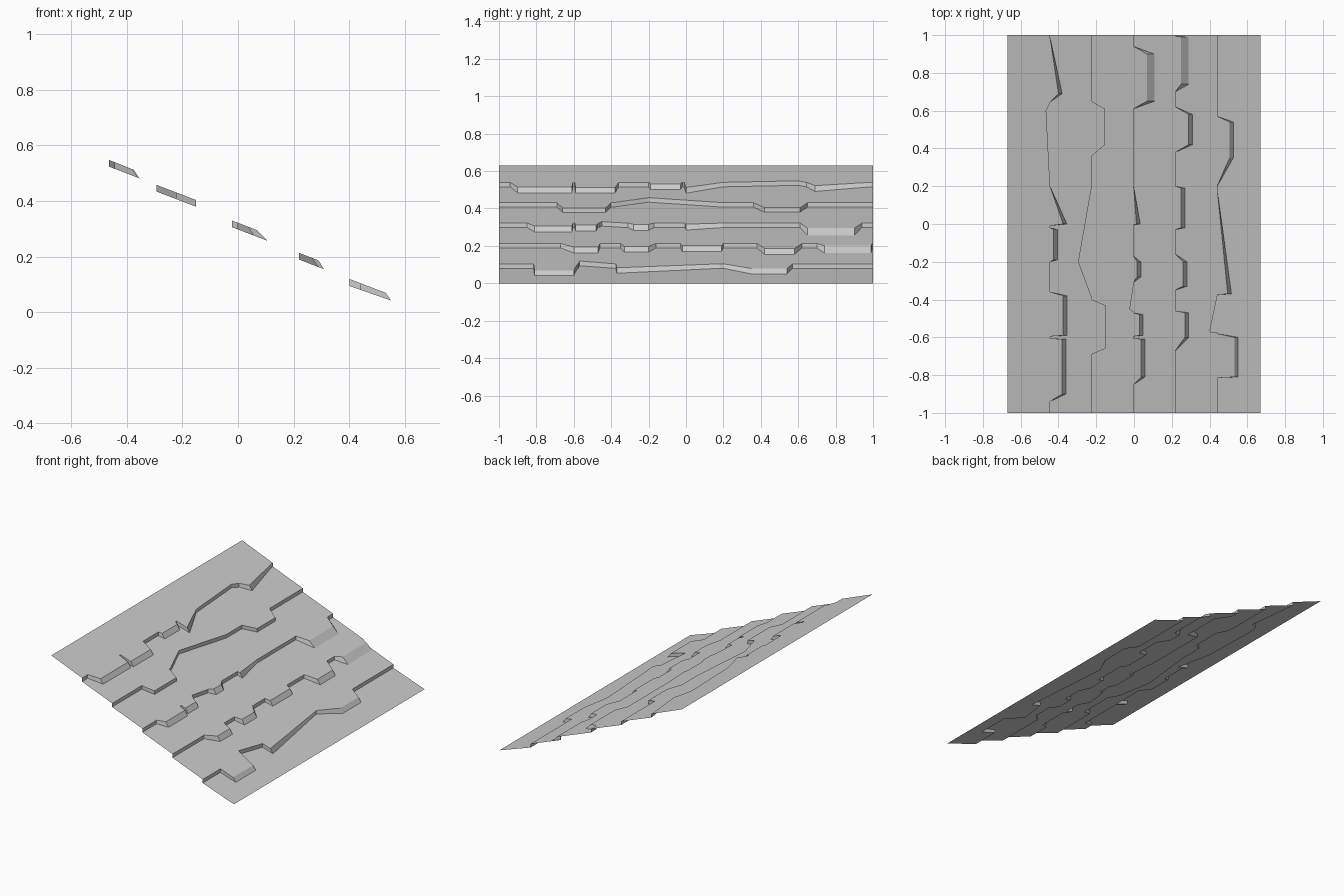
import bpy, bmesh

if "Cube" in bpy.data.objects:
    bpy.data.objects.remove(bpy.data.objects["Cube"])

HALF_X, TOP_Z = .67, .63      # panel half run and ridge height
STEP_X, STEP_Z = .2215, .109  # spacing of the course edges down the slope
RISER = .024                  # thickness of a course at its lip
FLARE = .02                   # how far the foot of a tab slopes outward

# Tabs along each course edge: (y start, y end, reach, ramp in, ramp out)
TABS = [
    [(-.9, -.61, .065, .04, .005), (-.59, -.38, .07, .005, .02), (-.19, -.03, .02, .01, .01),
     (0, 0, .07, .01, .2), (.6, .6, -.02, .39, .04), (.69, .69, .045, .045, .3)],
    [(-.66, -.43, .072), (-.2, -.2, -.07, .19, .4), (.42, .61, .07, .06, .04)],
    [(-.81, -.61, .04, .04, .005), (-.59, -.48, .03, .005, .01), (-.45, -.45, -.02, .015, .13),
     (-.28, -.2, .018), (0, 0, .015, .005, .2), (.65, .9, .07, .04, .04)],
    [(-.6, -.47, .05, .07, .01), (-.33, -.2, .04, .02, .04), (-.02, .19, .03, .01, .01),
     (.42, .58, .07, .04, .04), (.74, .99, .03, .04, .005)],
    [(-.81, -.6, .09, .005, .02), (-.57, -.57, -.04, .005, .19), (-.37, -.37, .055, .005, .55),
     (.35, .54, .065, .15, .03)],
]
N = len(TABS)


def edge_x(i):
    return -.445 + STEP_X * i


def lip_z(i):
    return .54 - STEP_Z * i


def height(i, x):
    """Height of the flat surface of course i at x."""
    x0, z0 = (-HALF_X, TOP_Z) if i == 0 else (edge_x(i - 1), lip_z(i - 1) - RISER)
    x1, z1 = (HALF_X, 0) if i == N else (edge_x(i), lip_z(i))
    return z0 + (z1 - z0) * (x - x0) / (x1 - x0)


def outline(i):
    """Ragged edge of course i as (y, lip x, foot x)."""
    x = edge_x(i)
    pts = [(-1, x, x)]
    for a, b, reach, *ramps in TABS[i]:
        r0, r1 = ramps or (.03, .03)
        flare = FLARE if reach > 0 and i != 1 else 0
        if i in (2, 3) and a > .64:  # the two broad sloping tabs
            flare *= 2
        pts.append((a - r0, x, x))
        for y in sorted({a, b}):
            pts.append((y, x + reach, x + reach + flare))
        pts.append((b + r1, x, x))
    return pts + [(1, x, x)]


bm = bmesh.new()


def row(i, points):
    return [bm.verts.new((x, y, height(i, x))) for x, y in points]


start = row(0, [(-HALF_X, -1), (-HALF_X, 1)])
for i in range(N):
    pts = outline(i)
    lip = row(i, [(p[1], p[0]) for p in pts])
    foot = row(i + 1, [(p[2], p[0]) for p in pts])
    # Course surface, then the riser below its lip
    bm.faces.new(start[::-1] + lip)
    for a in range(len(lip) - 1):
        bm.faces.new((lip[a + 1], lip[a], foot[a], foot[a + 1]))
    start = foot
# Bottom course down to the eave
bm.faces.new(start[::-1] + row(N, [(HALF_X, -1), (HALF_X, 1)]))

# Orient every face upward / outward and split the outlined faces cleanly
bm.normal_update()
if sum(f.normal.z * f.calc_area() for f in bm.faces) < 0:
    bmesh.ops.reverse_faces(bm, faces=bm.faces[:])
bmesh.ops.triangulate(bm, faces=[f for f in bm.faces if len(f.verts) > 4])
mesh = bpy.data.meshes.new("shingle_roof_panel")
bm.to_mesh(mesh)
bm.free()
roof = bpy.data.objects.new("shingle_roof_panel", mesh)
bpy.context.collection.objects.link(roof)
